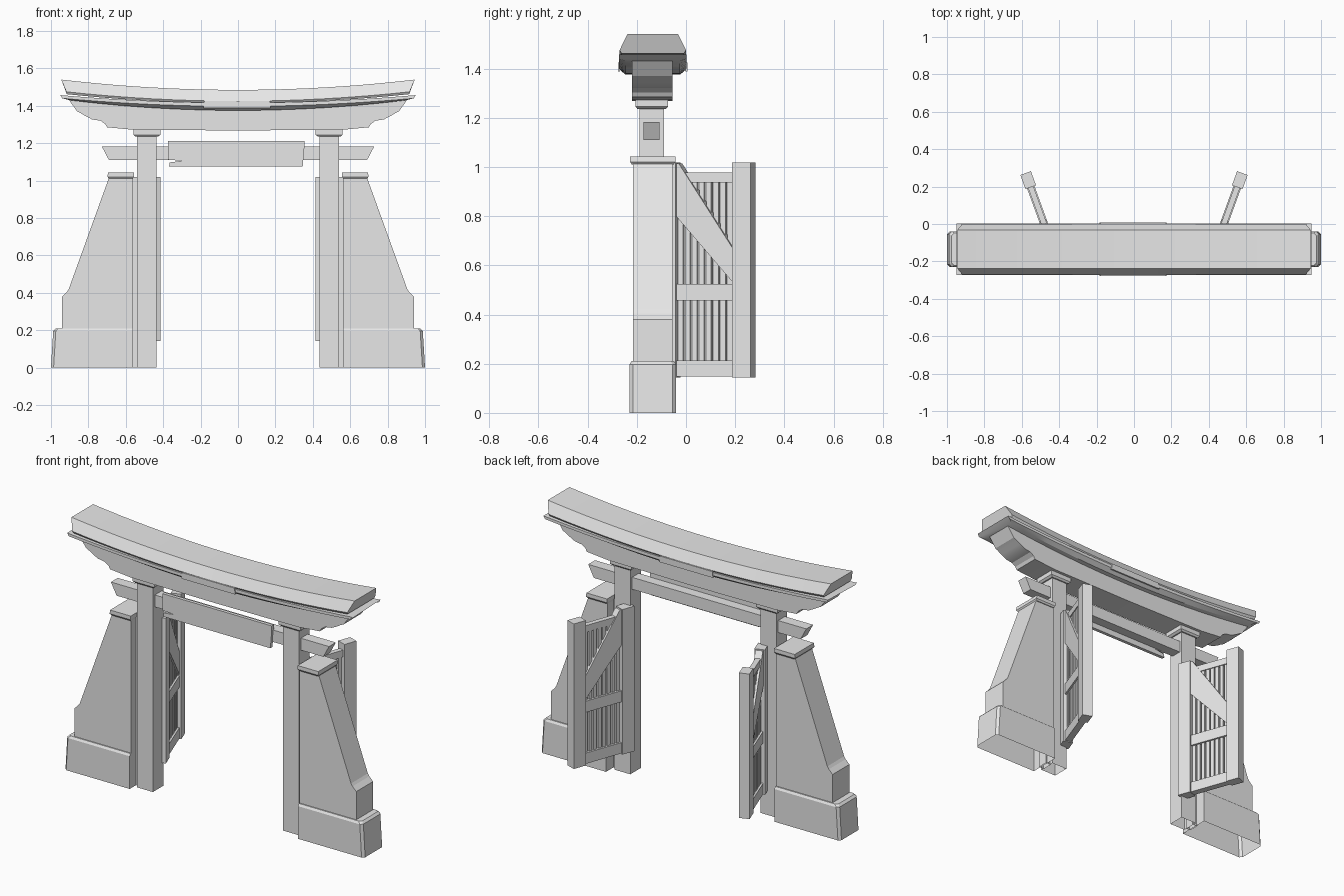
import bpy
import bmesh
import math

cube = bpy.data.objects.get("Cube")
if cube:
    bpy.data.objects.remove(cube, do_unlink=True)

GREY = (0.8, 0.8, 0.8, 1.0)
mat = bpy.data.materials.new("plain_grey")
mat.use_nodes = True
mat.diffuse_color = GREY
mat.node_tree.nodes["Principled BSDF"].inputs["Base Color"].default_value = GREY


def loft(name, rings, start=True, end=True, mirror=True, smooth=False):
    """Skin matching rings of points, cap the ends, optionally mirror across x."""
    bm = bmesh.new()
    vs = [[bm.verts.new(p) for p in ring] for ring in rings]
    n = len(rings[0])
    for a, b in zip(vs, vs[1:]):
        for i in range(n):
            j = (i + 1) % n
            bm.faces.new((a[i], a[j], b[j], b[i]))
    caps = [bm.faces.new(vs[0]), bm.faces.new(vs[-1])]
    bmesh.ops.recalc_face_normals(bm, faces=bm.faces)
    drop = [f for f, keep in zip(caps, (start, end)) if not keep]
    if drop:
        bmesh.ops.delete(bm, geom=drop, context='FACES_ONLY')
    mesh = bpy.data.meshes.new(name)
    bm.to_mesh(mesh)
    bm.free()
    mesh.materials.append(mat)
    ob = bpy.data.objects.new(name, mesh)
    bpy.context.collection.objects.link(ob)
    if mirror:
        mod = ob.modifiers.new("mirror", 'MIRROR')
        mod.use_mirror_merge = False
    if smooth:
        bpy.ops.object.select_all(action='DESELECT')
        ob.select_set(True)
        bpy.context.view_layer.objects.active = ob
        bpy.ops.object.shade_smooth_by_angle(angle=math.radians(25))
    return ob


def rect(x0, x1, y0, y1, z):
    return [(x0, y0, z), (x1, y0, z), (x1, y1, z), (x0, y1, z)]


def box(name, x0, x1, y0, y1, z0, z1, **kw):
    return loft(name, [rect(x0, x1, y0, y1, z0), rect(x0, x1, y0, y1, z1)], **kw)


def slab(name, outline, y0, y1, **kw):
    """Extrude an x-z outline along y."""
    return loft(name, [[(x, y, z) for x, z in outline] for y in (y0, y1)], **kw)


def curved_beam(name, section, steps=20):
    """Section rows: y, z at middle, z at ends, half length."""
    rings = []
    for k in range(steps + 1):
        s = -1 + 2 * k / steps
        rings.append([(s * h, y, zm + (ze - zm) * s * s) for y, zm, ze, h in section])
    return loft(name, rings, mirror=False, smooth=True)


# Columns with capitals, and the strip joining them to the side walls
box("column", 0.435, 0.54, -0.19, -0.09, 0, 1.24, start=False)
loft("column_capital", [rect(0.428, 0.548, -0.197, -0.082, 1.235),
                        rect(0.415, 0.56, -0.205, -0.073, 1.245),
                        rect(0.415, 0.56, -0.205, -0.073, 1.275)])
box("joining_strip", 0.535, 0.57, -0.17, -0.11, 0, 1.02, start=False)

# Tapered side walls on plinths
slab("side_wall", [(0.562, 0.2), (0.562, 1.015), (0.69, 1.015), (0.905, 0.42),
                   (0.915, 0.405), (0.94, 0.38), (0.94, 0.2)], -0.215, -0.055)
loft("wall_cap", [rect(0.562, 0.69, -0.22, -0.05, 1.01),
                  rect(0.557, 0.698, -0.227, -0.043, 1.02),
                  rect(0.557, 0.695, -0.227, -0.043, 1.043)])


def plinth_ring(end, inset, z):
    f, b, c = -0.23 + inset, -0.04 - inset, 0.014
    return [(0.562, f, z), (end - c, f, z), (end, f + c, z),
            (end, b - c, z), (end - c, b, z), (0.562, b, z)]


loft("wall_plinth", [plinth_ring(1.0, 0, 0), plinth_ring(0.988, 0, 0.197),
                     plinth_ring(0.975, 0.008, 0.21)], start=False)

# Tie beam with slanted ends, and the board on its front
slab("tie_beam", [(-0.69, 1.11), (0.69, 1.11), (0.728, 1.182), (-0.728, 1.182)],
     -0.172, -0.107, mirror=False)
slab("front_board", [(-0.375, 1.212), (0.355, 1.212), (0.355, 1.182), (0.346, 1.075),
                     (-0.368, 1.075), (-0.366, 1.097), (-0.30, 1.106), (-0.375, 1.112)],
     -0.186, -0.166, mirror=False)

# Lintel with stepped, curved ends
lower = [(0.0, 1.268), (0.56, 1.272), (0.70, 1.285), (0.71, 1.303), (0.735, 1.32),
         (0.78, 1.327), (0.815, 1.345), (0.84, 1.36), (0.86, 1.37), (0.905, 1.432)]
upper = [(0.9 * s, 1.38 + 0.055 * s * s) for s in (0.8, 0.6, 0.4, 0.2)]
half = lower[1:] + upper
outline = ([lower[0]] + half + [(0.0, 1.38)] + [(-x, z) for x, z in reversed(half)])
slab("lintel", outline, -0.22, -0.055, mirror=False, smooth=True)

# Curved roof: eave layer below, ridge slab above
curved_beam("eave_layer", [
    (-0.245, 1.375, 1.43, 0.90), (-0.272, 1.397, 1.44, 0.94),
    (-0.272, 1.416, 1.457, 0.95), (0.002, 1.416, 1.457, 0.95),
    (0.002, 1.397, 1.44, 0.94), (-0.025, 1.375, 1.43, 0.90)])
curved_beam("ridge_slab", [
    (-0.262, 1.414, 1.462, 0.915), (-0.270, 1.425, 1.475, 0.918),
    (-0.238, 1.485, 1.54, 0.945), (-0.032, 1.485, 1.54, 0.945),
    (0.0, 1.425, 1.475, 0.918), (-0.008, 1.414, 1.462, 0.915)])
for name, y0, y1 in (("front_eave_plate", -0.277, -0.268), ("back_eave_plate", -0.002, 0.007)):
    slab(name, [(-0.185, 1.388), (0.175, 1.388), (0.17, 1.425), (-0.18, 1.425)],
         y0, y1, mirror=False)

# Open gates, swung back from the columns
SWING = math.radians(20)
HINGE = (0.455, -0.07)


def gate_part(name, outline, thick):
    """Outline rows: distance from the hinge, height."""
    c, s = math.cos(SWING), math.sin(SWING)
    rings = [[(HINGE[0] + d * s + t * c, HINGE[1] + d * c - t * s, z) for d, z in outline]
             for t in (-thick / 2, thick / 2)]
    return loft(name, rings)


def gate_bar(name, d0, d1, z0, z1, thick):
    return gate_part(name, [(d0, z0), (d1, z0), (d1, z1), (d0, z1)], thick)


gate_bar("gate_hinge_post", -0.04, 0.04, 0.143, 1.018, 0.06)
gate_bar("gate_free_post", 0.284, 0.364, 0.143, 1.018, 0.06)
gate_bar("gate_bottom_rail", 0.03, 0.295, 0.147, 0.212, 0.04)
gate_bar("gate_middle_rail", 0.03, 0.295, 0.457, 0.525, 0.04)
gate_bar("gate_top_rail", 0.03, 0.295, 0.937, 0.978, 0.03)
gate_part("gate_brace", [(0.03, 0.81), (0.29, 0.525), (0.29, 0.66),
                         (0.05, 1.015), (0.03, 1.015)], 0.042)
for i in range(8):
    d = 0.044 + i * 0.0305
    gate_bar("gate_slat_%d" % (i + 1), d, d + 0.021, 0.2, 0.945, 0.018)
